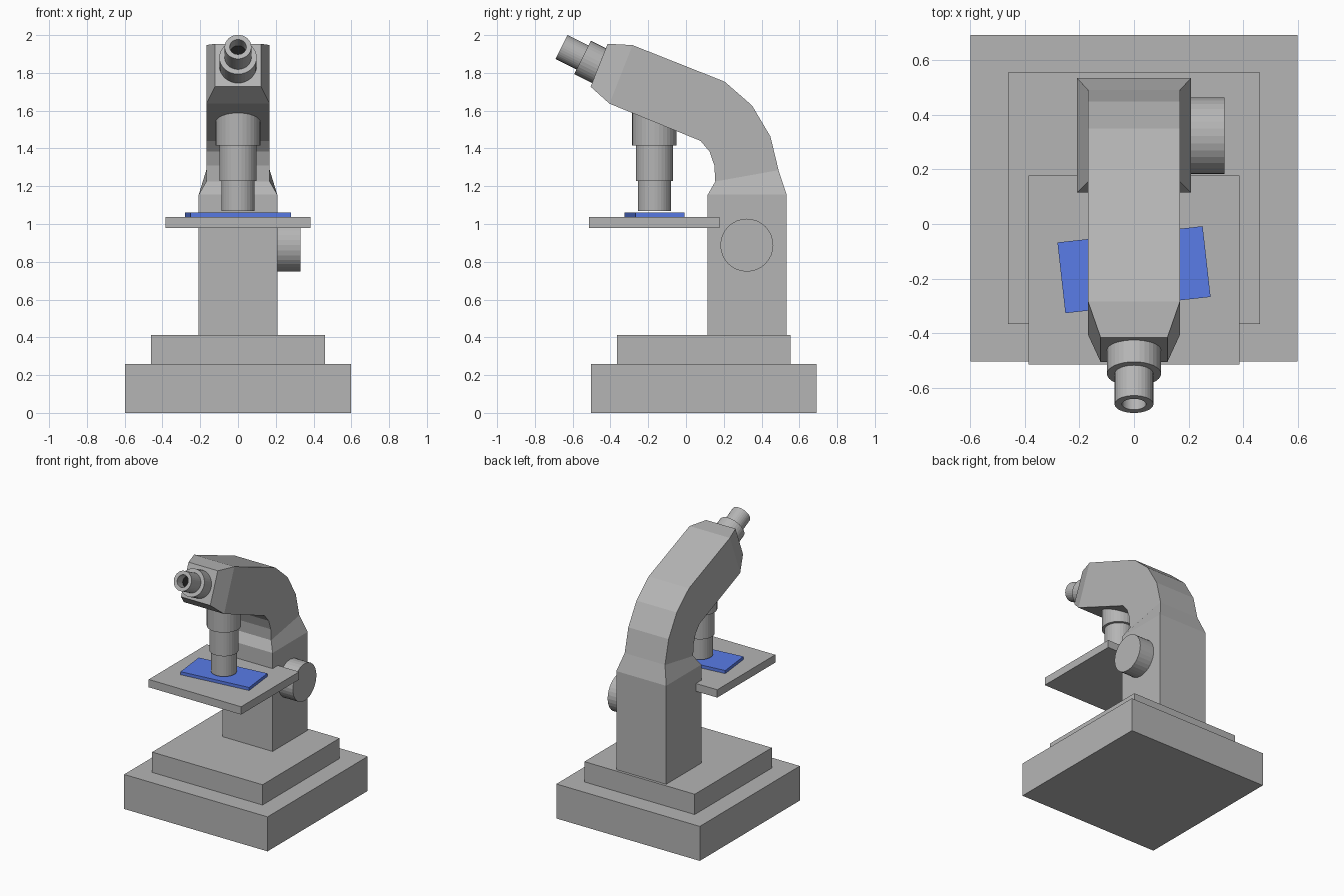
import bpy
import bmesh
import math
from mathutils import Vector, Matrix

if "Cube" in bpy.data.objects:
    bpy.data.objects.remove(bpy.data.objects["Cube"])


def material(name, r, g, b):
    mat = bpy.data.materials.new(name)
    mat.diffuse_color = (r, g, b, 1)
    mat.use_nodes = True
    mat.node_tree.nodes["Principled BSDF"].inputs["Base Color"].default_value = mat.diffuse_color
    return mat


grey = material("body_grey", 0.46, 0.46, 0.46)
blue = material("slide_blue", 0.1, 0.2, 0.8)
black = material("lens_black", 0.01, 0.01, 0.01)


def finish(name, bm, mat=grey):
    bmesh.ops.recalc_face_normals(bm, faces=bm.faces)
    mesh = bpy.data.meshes.new(name)
    bm.to_mesh(mesh)
    bm.free()
    mesh.materials.append(mat)
    obj = bpy.data.objects.new(name, mesh)
    bpy.context.collection.objects.link(obj)
    return obj


def box(name, lo, hi, mat=grey):
    lo, hi = Vector(lo), Vector(hi)
    bm = bmesh.new()
    bmesh.ops.create_cube(bm, size=1)
    bmesh.ops.scale(bm, vec=hi - lo, verts=bm.verts)
    obj = finish(name, bm, mat)
    obj.location = (lo + hi) / 2
    return obj


def bridge(bm, rings):
    """Skin a list of vertex rings and cap both ends."""
    for a, b in zip(rings, rings[1:]):
        n = len(a)
        for i in range(n):
            j = (i + 1) % n
            bm.faces.new((a[i], a[j], b[j], b[i]))
    bm.faces.new(rings[0])
    bm.faces.new(rings[-1])


def lathe(name, profile, origin, axis, sides=32):
    """Revolve (radius, height) points around an axis, flat-sided."""
    bm = bmesh.new()
    rings = [[bm.verts.new((r * math.cos(2 * math.pi * i / sides),
                            r * math.sin(2 * math.pi * i / sides), h))
              for i in range(sides)] for r, h in profile]
    bridge(bm, rings)
    obj = finish(name, bm)
    turn = Vector(axis).to_track_quat('Z', 'Y').to_matrix().to_4x4()
    obj.matrix_world = Matrix.Translation(origin) @ turn
    return obj


# Stepped base
box("base_lower", (-0.598, -0.502, 0), (0.598, 0.69, 0.26))
box("base_upper", (-0.46, -0.365, 0.26), (0.46, 0.553, 0.413))

# Column, curved arm and tapered head: half width, inner (y, z), outer (y, z)
sections = [
    (0.208, (0.115, 0.413), (0.533, 0.413)),
    (0.208, (0.115, 1.155), (0.533, 1.155)),
    (0.168, (0.155, 1.225), (0.490, 1.285)),
    (0.168, (0.150, 1.310), (0.447, 1.463)),
    (0.168, (0.125, 1.383), (0.350, 1.627)),
    (0.168, (0.077, 1.440), (0.204, 1.754)),
    (0.168, (-0.405, 1.637), (-0.283, 1.947)),
    (0.122, (-0.505, 1.727), (-0.415, 1.954)),
]
bm = bmesh.new()
bridge(bm, [[bm.verts.new(p) for p in ((-w, *a), (w, *a), (w, *b), (-w, *b))]
            for w, a, b in sections])
finish("column_and_arm", bm)

# Eyepiece with hollow end and a dark lens inside, tilted along the head
eyepiece = lathe("eyepiece",
                 [(0.099, -0.16), (0.099, 0), (0.071, 0), (0.071, 0.124),
                  (0.044, 0.124), (0.044, 0.05)],
                 (0, -0.548, 1.882), (0, -0.894, 0.447))
eyepiece.data.materials.append(black)
eyepiece.data.polygons[-1].material_index = 1

# Objective tube, stepping down to the stage
lathe("objective", [(0.118, 0), (0.118, -0.235), (0.099, -0.235),
                    (0.099, -0.422), (0.088, -0.422), (0.088, -0.58)],
      (0, -0.167, 1.65), (0, 0, 1))

# Focus knob on the right side
lathe("focus_knob", [(0.14, 0), (0.14, 0.13)], (0.2, 0.322, 0.888), (1, 0, 0))

# Stage and tilted glass slide
box("stage", (-0.385, -0.513, 0.978), (0.385, 0.178, 1.037))
slide = box("specimen_slide", (-0.267, -0.297, 1.037), (0.267, -0.037, 1.06), blue)
slide.rotation_euler.z = math.radians(6.4)
